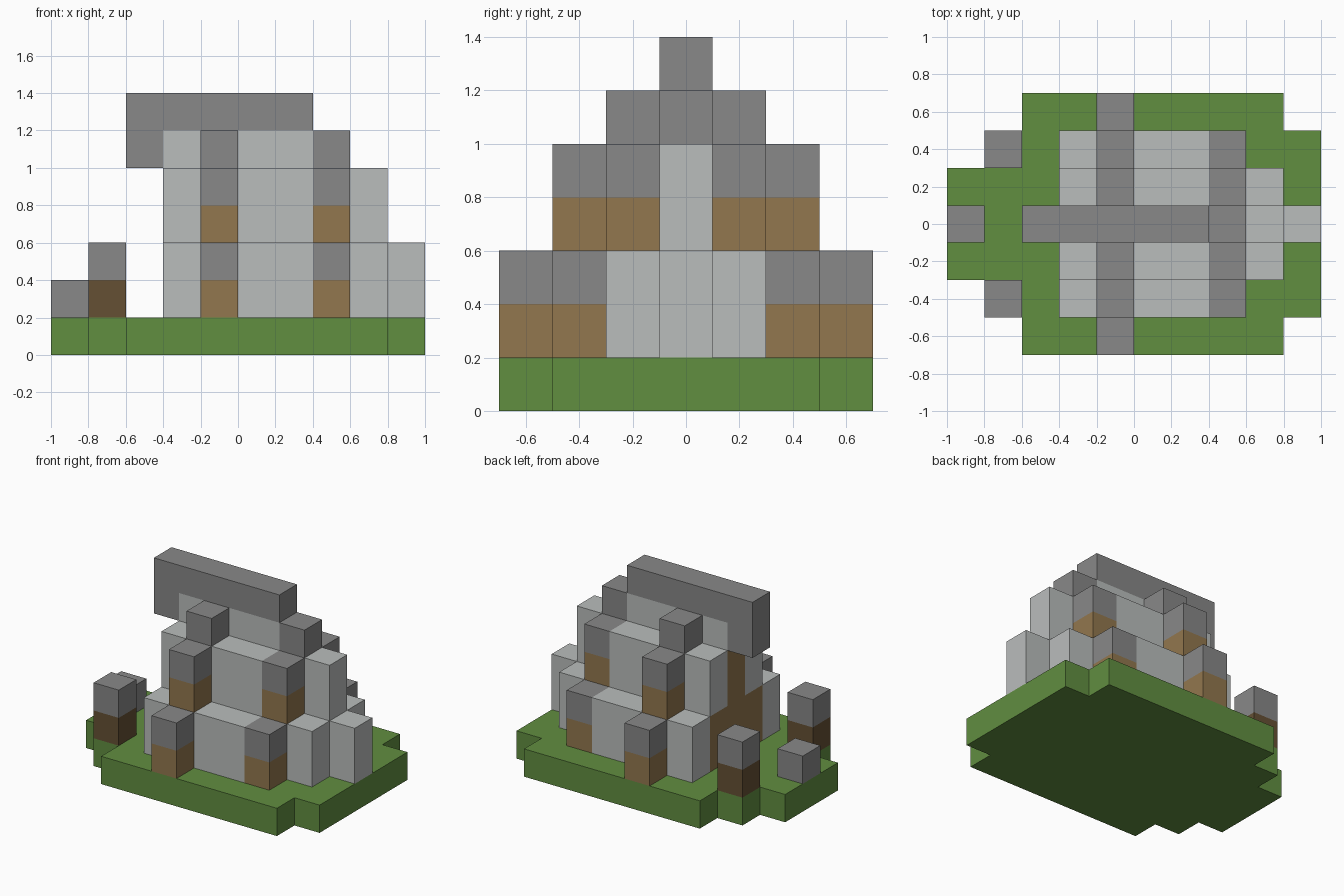
import bpy
import bmesh

cube = bpy.data.objects.get("Cube")
if cube:
    bpy.data.objects.remove(cube, do_unlink=True)

U = 0.2  # edge of one block


def material(name, rgb):
    linear = [((c / 255 + 0.055) / 1.055) ** 2.4 for c in rgb] + [1]
    mat = bpy.data.materials.new(name)
    mat.use_nodes = True
    mat.diffuse_color = linear
    mat.node_tree.nodes["Principled BSDF"].inputs["Base Color"].default_value = linear
    return mat


GRASS = material("grass green", (97, 142, 64))
CANVAS = material("pale grey", (186, 189, 188))
STONE = material("mid grey", (136, 136, 136))
WOOD = material("warm brown", (146, 119, 78))
DARK = material("dark brown", (101, 80, 52))


def prism(name, outline, z0, z1, mat):
    """Extrude an outline, in block units, between two heights."""
    bm = bmesh.new()
    face = bm.faces.new([bm.verts.new((x * U, y * U, z0 * U)) for x, y in outline])
    top = bmesh.ops.extrude_face_region(bm, geom=[face])["geom"]
    verts = [v for v in top if isinstance(v, bmesh.types.BMVert)]
    bmesh.ops.translate(bm, verts=verts, vec=(0, 0, (z1 - z0) * U))
    bmesh.ops.recalc_face_normals(bm, faces=bm.faces)
    mesh = bpy.data.meshes.new(name)
    bm.to_mesh(mesh)
    bm.free()
    mesh.materials.append(mat)
    obj = bpy.data.objects.new(name, mesh)
    bpy.context.collection.objects.link(obj)


def box(name, x, y, z, mat):
    (x0, x1), (y0, y1) = x, y
    prism(name, [(x0, y0), (x1, y0), (x1, y1), (x0, y1)], *z, mat)


def pair(name, x, y, z, mat):
    """Matching boxes on both sides of the centre line."""
    box(name + "_back", x, y, z, mat)
    box(name + "_front", x, (-y[1], -y[0]), z, mat)


# Stepped ground slab
half = [(-5, 1.5), (-4, 1.5), (-4, 2.5), (-3, 2.5), (-3, 3.5),
        (4, 3.5), (4, 2.5), (5, 2.5)]
prism("ground", half + [(x, -y) for x, y in reversed(half)], 0, 1, GRASS)

# Stepped walls, narrowing towards the ridge
pair("lower_wall", (-2, 2), (1.5, 2.5), (1, 3), CANVAS)
pair("middle_wall", (-2, 2), (0.5, 1.5), (3, 5), CANVAS)
box("lower_core", (-1, 4), (-1.5, 1.5), (1, 3), CANVAS)
box("middle_core", (-1, 4), (-0.5, 0.5), (3, 5), CANVAS)
box("upper_wall", (-2, 2), (-0.5, 0.5), (5, 6), CANVAS)
box("end_buttress", (4, 5), (-0.5, 0.5), (1, 3), CANVAS)

# Doorway, wide at the bottom
box("door_lower", (-2, -1), (-1.5, 1.5), (1, 3), WOOD)
box("door_upper", (-2, -1), (-0.5, 0.5), (3, 5), WOOD)

# The end wall rises above the core
box("end_gable_cap", (2, 3), (-0.5, 0.5), (5, 6), STONE)

# Ribs: stepped posts with wooden feet and grey caps
for label, x, reach in (("middle", -1, 3.5), ("end", 2, 2.5)):
    for level in range(2):
        y, z = reach - level, 1 + 2 * level
        pair(f"{label}_rib_foot_{level}", (x, x + 1), (y - 1, y), (z, z + 1), WOOD)
        pair(f"{label}_rib_cap_{level}", (x, x + 1), (y - 1, y), (z + 1, z + 2), STONE)
pair("middle_rib_top", (-1, 0), (0.5, 1.5), (5, 6), STONE)

# Ridge beam with a lip hanging over the doorway
box("ridge_beam", (-3, 2), (-0.5, 0.5), (6, 7), STONE)
box("ridge_lip", (-3, -2), (-0.5, 0.5), (5, 6), STONE)

# Posts and stone in front of the doorway
pair("post_foot", (-4, -3), (1.5, 2.5), (1, 2), DARK)
pair("post_cap", (-4, -3), (1.5, 2.5), (2, 3), STONE)
box("step_stone", (-5, -4), (-0.5, 0.5), (1, 2), STONE)
